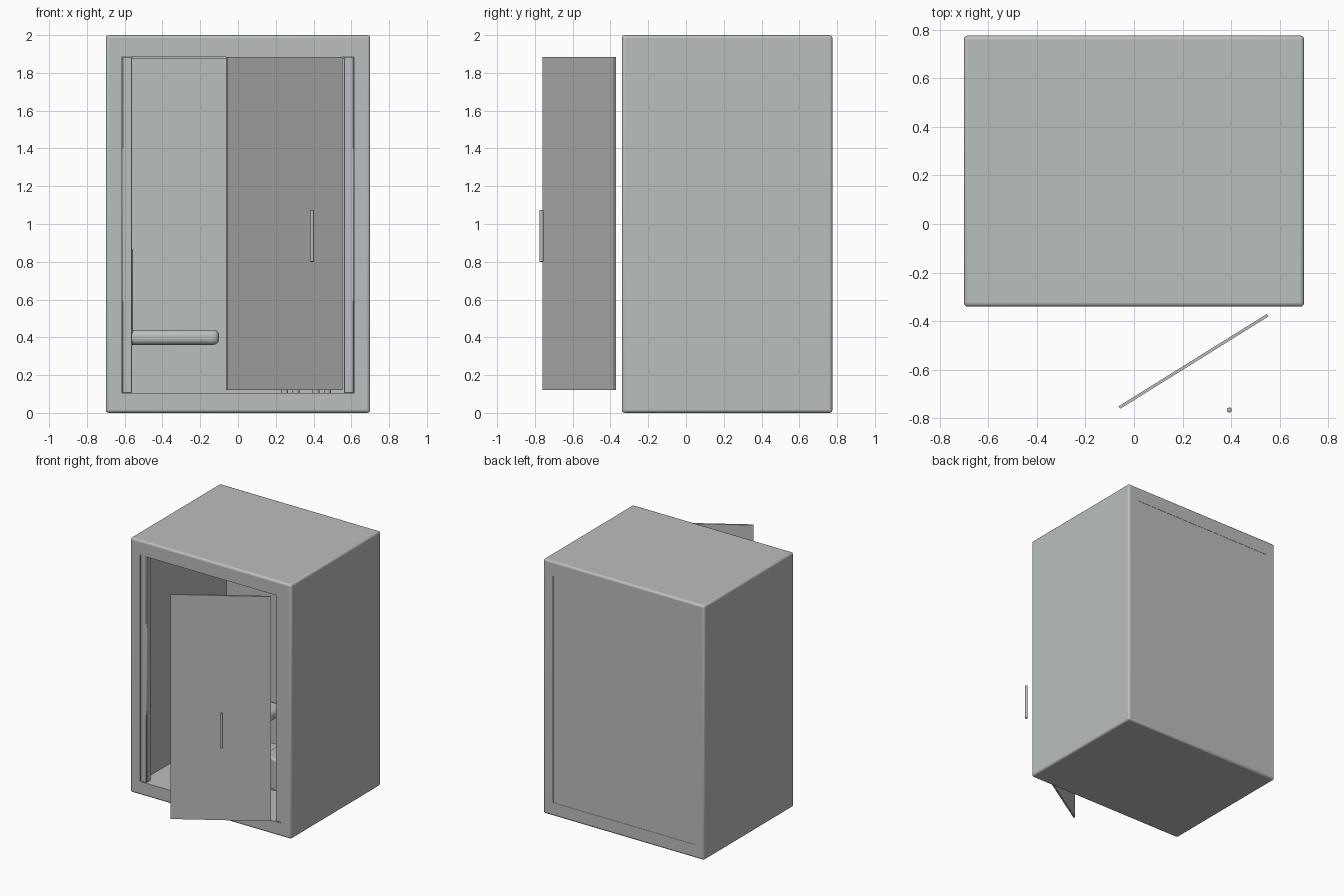
import bpy, math
from mathutils import Vector

if "Cube" in bpy.data.objects:
    bpy.data.objects.remove(bpy.data.objects["Cube"])

gray = bpy.data.materials.new("light_gray")
gray.diffuse_color = (0.50, 0.52, 0.52, 1)
gray.use_nodes = True
gray.node_tree.nodes["Principled BSDF"].inputs["Base Color"].default_value = gray.diffuse_color


def finish(ob, name, bevel=0.0, segments=3):
    ob.name = name
    ob.data.materials.append(gray)
    if bevel:
        mod = ob.modifiers.new("rounded_edges", 'BEVEL')
        mod.width = bevel
        mod.segments = segments
    bpy.ops.object.shade_smooth_by_angle(angle=math.radians(35))
    return ob


def box(name, lo, hi, bevel=0.0, segments=3):
    lo, hi = Vector(lo), Vector(hi)
    bpy.ops.mesh.primitive_cube_add(size=1, location=(lo + hi) / 2)
    ob = bpy.context.object
    ob.scale = hi - lo
    bpy.ops.object.transform_apply(location=False, rotation=False, scale=True)
    return finish(ob, name, bevel, segments)


def cylinder(name, x, y, z0, z1, radius, bevel=0.0, sides=32):
    bpy.ops.mesh.primitive_cylinder_add(
        vertices=sides, radius=radius, depth=z1 - z0, location=(x, y, (z0 + z1) / 2))
    return finish(bpy.context.object, name, bevel)


# Cabin shell, hollowed front to back
shell = box("cabin_shell", (-0.70, -0.34, 0), (0.70, 0.775, 2), 0.016)
cutter = box("opening_cutter", (-0.613, -0.6, 0.105), (0.613, 1.0, 1.885))
cutter.hide_render = True
cutter.hide_viewport = True
cutter.display_type = 'WIRE'
cut = shell.modifiers.new("opening", 'BOOLEAN')
cut.operation = 'DIFFERENCE'
cut.solver = 'EXACT'
cut.object = cutter

# Panel closing the back, nearly flush
box("back_panel", (-0.613, 0.73, 0.105), (0.613, 0.773, 1.885))

# Door posts and head strip
for side, name in ((-1, "left_post"), (1, "right_post")):
    a, b = sorted((side * 0.562, side * 0.613))
    box(name, (a, -0.333, 0.105), (b, -0.28, 1.885), 0.003, 1)
box("head_strip", (-0.562, -0.32, 1.875), (0.562, -0.28, 1.885))

# Open door, swung outward and standing clear of the cabin
start, end = Vector((-0.06, -0.755)), Vector((0.55, -0.375))
mid, span = (start + end) / 2, end - start
door = box("door", (-span.length / 2, -0.006, 0.12), (span.length / 2, 0.006, 1.885))
door.location.x, door.location.y = mid
door.rotation_euler.z = math.atan2(span.y, span.x)

# Upright door handle
cylinder("door_handle", 0.392, -0.765, 0.80, 1.075, 0.01, 0.003, 16)

# Bench and its backrest against the left wall
box("bench", (-0.613, 0.10, 0.36), (-0.10, 0.73, 0.44), 0.032, 5)
box("bench_backrest", (-0.613, 0.10, 0.36), (-0.557, 0.73, 0.87), 0.008)

# Round stool on short legs
cx, cy = 0.36, 0.15
cylinder("stool_body", cx, cy, 0.15, 0.40, 0.16, 0.015, 40)
for i in range(4):
    a = math.radians(25 + 90 * i)
    cylinder("stool_leg", cx + 0.125 * math.cos(a), cy + 0.125 * math.sin(a), 0.105, 0.155, 0.018, 0, 16)
